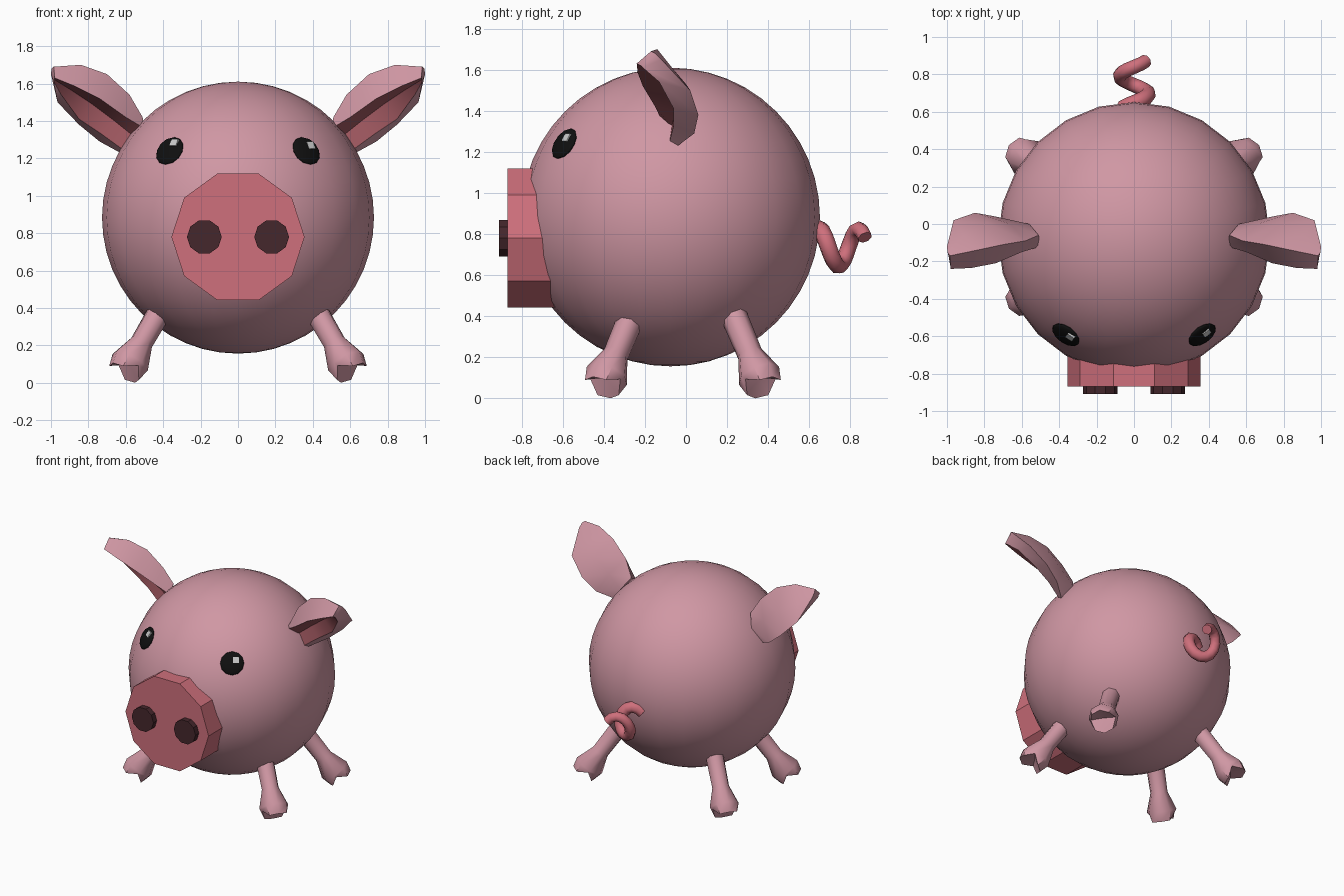
import bpy, bmesh, math
from mathutils import Vector, Matrix

if "Cube" in bpy.data.objects:
    bpy.data.objects.remove(bpy.data.objects["Cube"])

CENTRE = Vector((0, -0.075, 0.883))
R = 0.727


def material(name, rgb):
    m = bpy.data.materials.new(name)
    m.diffuse_color = (*rgb, 1)
    m.use_nodes = True
    m.node_tree.nodes["Principled BSDF"].inputs["Base Color"].default_value = m.diffuse_color
    return m


PINK = material("pink", (0.63, 0.31, 0.37))
ROSE = material("rose", (0.62, 0.16, 0.20))
INNER = material("inner_ear", (0.36, 0.10, 0.12))
DARK = material("nostril", (0.06, 0.02, 0.025))
BLACK = material("black", (0.005, 0.005, 0.005))
WHITE = material("white", (0.8, 0.8, 0.8))


def finish(ob, name, *mats, angle=30):
    ob.name = name
    for m in mats:
        ob.data.materials.append(m)
    bpy.ops.object.select_all(action='DESELECT')
    ob.select_set(True)
    bpy.context.view_layer.objects.active = ob
    bpy.ops.object.shade_smooth_by_angle(angle=math.radians(angle))
    return ob


def loft(name, rings, mats, inner=(), angle=30):
    """Skin closed rings of points; columns listed in inner get material 1."""
    bm = bmesh.new()
    vs = [[bm.verts.new(p) for p in ring] for ring in rings]
    n = len(rings[0])
    for a, b in zip(vs, vs[1:]):
        for i in range(n):
            f = bm.faces.new((a[i], a[(i + 1) % n], b[(i + 1) % n], b[i]))
            f.material_index = int(i in inner)
    # close both ends with fans so notched ends stay clean
    for ring in (vs[0], vs[-1]):
        c = bm.verts.new(sum((v.co for v in ring), Vector()) / n)
        for i in range(n):
            bm.faces.new((ring[i], ring[(i + 1) % n], c))
    bmesh.ops.recalc_face_normals(bm, faces=bm.faces)
    me = bpy.data.meshes.new(name)
    bm.to_mesh(me)
    bm.free()
    ob = bpy.data.objects.new(name, me)
    bpy.context.collection.objects.link(ob)
    return finish(ob, name, *mats, angle=angle)


def drum(name, x, z, r, y0, y1, mat):
    """Ten-sided cylinder along y with corners on the x axis."""
    rings = [[Vector((x + r * math.cos(i * math.tau / 10), y,
                      z + r * math.sin(i * math.tau / 10))) for i in range(10)]
             for y in (y0, y1)]
    return loft(name, rings, [mat])


# Body
bpy.ops.mesh.primitive_uv_sphere_add(segments=24, ring_count=24, radius=R, location=CENTRE)
finish(bpy.context.object, "body", PINK)

# Snout and nostrils
drum("snout", 0, 0.78, 0.356, -0.868, -0.45, ROSE)

# Ear cross-sections, root to tip:
# front lip, crest, back, outer lower lip, inner lower lip, hollow
EAR = [
    [(.50, -.12, 1.36), (.51, -.06, 1.42), (.56, .0, 1.34), (.63, -.04, 1.23), (.62, -.08, 1.25), (.56, -.07, 1.32)],
    [(.60, -.15, 1.42), (.58, -.09, 1.54), (.66, .0, 1.43), (.74, .04, 1.29), (.73, -.06, 1.33), (.66, -.05, 1.40)],
    [(.74, -.21, 1.52), (.70, -.11, 1.65), (.775, .0, 1.53), (.85, .06, 1.38), (.85, -.06, 1.41), (.78, -.06, 1.49)],
    [(.87, -.235, 1.585), (.84, -.14, 1.70), (.91, -.06, 1.60), (.965, .02, 1.50), (.945, -.13, 1.54), (.90, -.14, 1.57)],
    [(.98, -.24, 1.63), (.985, -.17, 1.69), (.997, -.15, 1.68), (1.0, -.12, 1.65), (.985, -.21, 1.61), (.98, -.22, 1.62)],
]


def leg(name, side, front):
    """Tube that splays outward and ends in a cloven hoof."""
    sy = -1 if front else 1
    start = Vector((0.43 * side, -0.28 if front else 0.25, 0.362))
    axis = Vector((0.47 * side, 0.34 * sy, -0.81)).normalized()
    tang = axis.cross(Vector((0, 0, 1))).normalized()
    out = tang.cross(axis)
    rings = []
    for s, r, notch in ((-0.08, .066, 0), (0.18, .062, 0), (0.31, .107, 0), (0.38, .09, .05)):
        ring = []
        for i in range(8):
            a = i * math.tau / 8
            cleft = notch * (1 if i in (2, 6) else 0)
            ring.append(start + axis * (s - cleft) + out * r * math.cos(a) + tang * r * math.sin(a))
        rings.append(ring)
    ob = loft(name, rings, [PINK], angle=46)
    # sink the hoof's centre into the cleft
    ob.data.vertices[-1].co = start + axis * 0.32
    return ob


for side, label in ((-1, "left"), (1, "right")):
    drum(f"nostril_{label}", 0.18 * side, 0.78, 0.093, -0.91, -0.84, DARK)
    loft(f"ear_{label}", [[Vector((x * side, y, z)) for x, y, z in ring] for ring in EAR],
         [PINK, INNER], inner=(4, 5), angle=40)
    leg(f"front_leg_{label}", side, True)
    leg(f"back_leg_{label}", side, False)

    # Eye: flattened ball lying on the body, with a square glint
    n = Vector((0.365 * side, -0.518, 0.357)).normalized()
    turn = n.to_track_quat('Z', 'Y').to_matrix().to_4x4()
    spot = CENTRE + n * R
    bpy.ops.mesh.primitive_uv_sphere_add(segments=12, ring_count=8)
    eye = bpy.context.object
    eye.matrix_world = Matrix.Translation(spot) @ turn @ Matrix.Diagonal((.084, .084, .022, 1))
    finish(eye, f"eye_{label}", BLACK)
    shift = Vector((0.032, 0, 0.036))
    shift -= n * shift.dot(n)
    bpy.ops.mesh.primitive_cube_add(size=1)
    glint = bpy.context.object
    glint.matrix_world = (Matrix.Translation(spot + shift + n * 0.014) @ turn
                          @ Matrix.Diagonal((.042, .042, .018, 1)))
    finish(glint, f"eye_glint_{label}", WHITE)

# Curly tail: bevelled spiral
cu = bpy.data.curves.new("tail", 'CURVE')
cu.dimensions = '3D'
cu.bevel_depth = 0.045
cu.bevel_resolution = 2
cu.use_fill_caps = True
sp = cu.splines.new('POLY')
N = 18
sp.points.add(N - 1)
for i, p in enumerate(sp.points):
    a = -0.9 + (math.tau + 1.9) * i / (N - 1)
    p.co = (0.075 * math.sin(a), 0.645 + 0.195 * a / math.tau, 0.735 + 0.09 * math.cos(a), 1)
    p.radius = 1.0 - 0.2 * i / (N - 1)
tail = bpy.data.objects.new("tail", cu)
bpy.context.collection.objects.link(tail)
bpy.ops.object.select_all(action='DESELECT')
tail.select_set(True)
bpy.context.view_layer.objects.active = tail
bpy.ops.object.convert(target='MESH')
finish(bpy.context.object, "tail", ROSE, angle=50)
